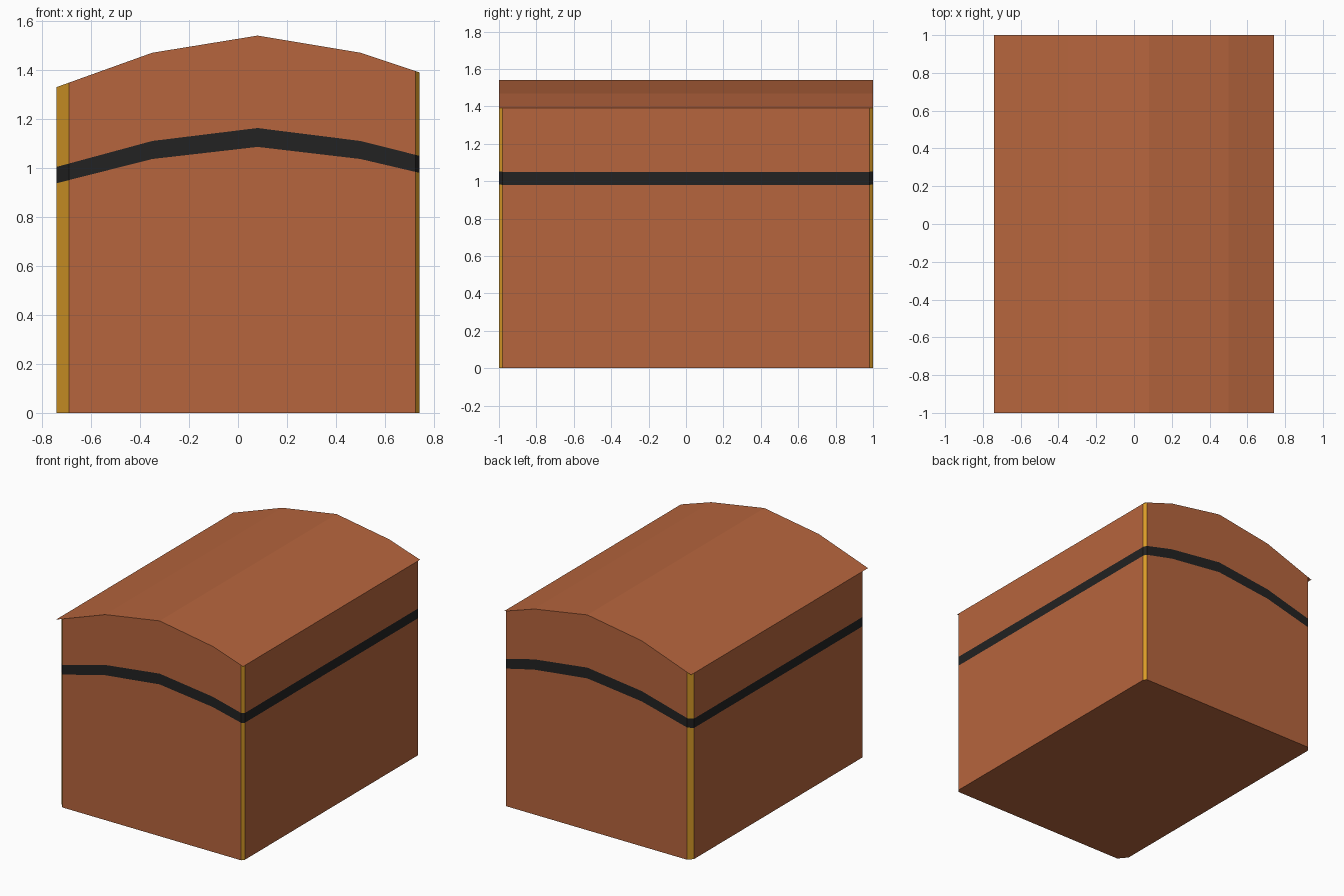
import bpy, bmesh

if "Cube" in bpy.data.objects:
    bpy.data.objects.remove(bpy.data.objects["Cube"])


def material(name, rgb):
    m = bpy.data.materials.new(name)
    m.diffuse_color = (*rgb, 1)
    m.use_nodes = True
    m.node_tree.nodes["Principled BSDF"].inputs["Base Color"].default_value = m.diffuse_color
    return m


brick = material("terracotta", (0.468, 0.130, 0.047))
gold = material("gold", (0.69, 0.323, 0.021))
black = material("black", (0.016, 0.016, 0.016))

# Arched roof profile (x, z)
ROOF = [(-0.74, 1.33), (-0.35, 1.47), (0.08, 1.54), (0.50, 1.47), (0.74, 1.39)]
X, Y = 0.74, 1.0
LEVELS = [0, 0.705, 0.755, 1]      # fractions of the roof height: base, band, top


def roof_z(x):
    for (x0, z0), (x1, z1) in zip(ROOF, ROOF[1:]):
        if x <= x1 + 1e-6:
            return z0 + (z1 - z0) * (x - x0) / (x1 - x0)
    return ROOF[-1][1]


def new_object(name, bm, mats):
    mesh = bpy.data.meshes.new(name)
    bm.to_mesh(mesh)
    bm.free()
    for m in mats:
        mesh.materials.append(m)
    ob = bpy.data.objects.new(name, mesh)
    bpy.context.collection.objects.link(ob)
    return ob


# Plan outline, anticlockwise; each corner has its own cut (dx, dy)
front_left, front_right = (0.05, 0.06), (0.015, 0.02)
back_right, back_left = (0.015, 0.02), (0.03, 0.034)
inner = [x for x, z in ROOF[1:-1]]
outline = [(-X, -Y + front_left[1]), (-X + front_left[0], -Y)]
outline += [(x, -Y) for x in inner]
outline += [(X - front_right[0], -Y), (X, -Y + front_right[1]),
            (X, Y - back_right[1]), (X - back_right[0], Y)]
outline += [(x, Y) for x in reversed(inner)]
outline += [(-X + back_left[0], Y), (-X, Y - back_left[1])]

# Walls: gold cut corners, black band following the arch
bm = bmesh.new()
rings = [[bm.verts.new((x, y, f * roof_z(x))) for x, y in outline] for f in LEVELS]
n = len(outline)
for level, (low, high) in enumerate(zip(rings, rings[1:])):
    for i in range(n):
        j = (i + 1) % n
        face = bm.faces.new((low[i], low[j], high[j], high[i]))
        (x0, y0), (x1, y1) = outline[i], outline[j]
        cut = abs(x0 - x1) > 1e-5 and abs(y0 - y1) > 1e-5
        face.material_index = 2 if level == 1 else 1 if cut else 0
bm.faces.new(list(reversed(rings[0])))
new_object("walls", bm, [brick, gold, black])

# Roof sheet: full rectangle over the cut corners
bm = bmesh.new()
front = [bm.verts.new((x, -Y, z)) for x, z in ROOF]
back = [bm.verts.new((x, Y, z)) for x, z in ROOF]
for i in range(len(ROOF) - 1):
    bm.faces.new((front[i], front[i + 1], back[i + 1], back[i]))
new_object("roof", bm, [brick])
